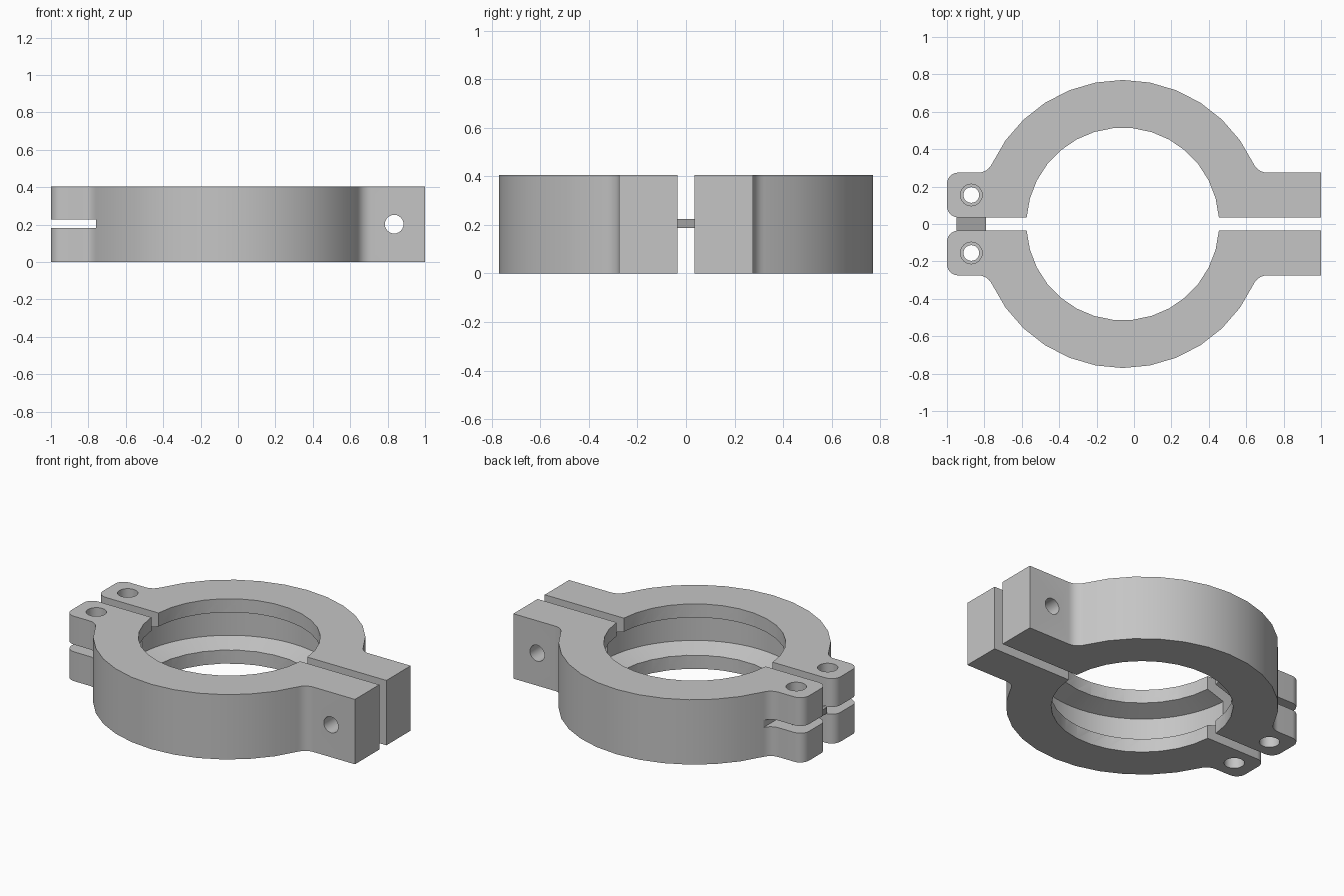
import bpy, bmesh, math
from mathutils import Matrix, Vector

if "Cube" in bpy.data.objects:
    bpy.data.objects.remove(bpy.data.objects["Cube"])

H = 0.405                # height of the clamp
CX = -0.06               # ring axis
R_OUT, R_IN = 0.77, 0.515
GAP, EAR = 0.035, 0.275  # inner and outer faces of the ears
FILLET, ROUND = 0.08, 0.06
PIN_X, PIN_Y = -0.87, 0.155
MID = H / 2


def material(name, value):
    mat = bpy.data.materials.new(name)
    mat.use_nodes = True
    colour = (value, value, value, 1)
    mat.diffuse_color = colour
    mat.node_tree.nodes["Principled BSDF"].inputs["Base Color"].default_value = colour
    return mat


steel = material("light_grey_steel", 0.56)
dark_steel = material("dark_grey_steel", 0.36)


def make_object(name, bm, mat=None):
    bmesh.ops.recalc_face_normals(bm, faces=bm.faces)
    mesh = bpy.data.meshes.new(name)
    bm.to_mesh(mesh)
    bm.free()
    obj = bpy.data.objects.new(name, mesh)
    bpy.context.collection.objects.link(obj)
    if mat:
        mesh.materials.append(mat)
    return obj


def arc(x, y, r, start, end, steps):
    angles = [start + (end - start) * i / steps for i in range(steps + 1)]
    return [(x + r * math.cos(a), y + r * math.sin(a)) for a in angles]


def lathe(name, profile, steps, matrix):
    """Closed solid of revolution from (radius, height) pairs."""
    bm = bmesh.new()
    rings = [[bm.verts.new((r * math.cos(2 * math.pi * i / steps),
                            r * math.sin(2 * math.pi * i / steps), z))
              for i in range(steps)] for r, z in profile]
    for low, high in zip(rings, rings[1:]):
        for i in range(steps):
            j = (i + 1) % steps
            bm.faces.new((low[i], low[j], high[j], high[i]))
    bm.faces.new(rings[0])
    bm.faces.new(rings[-1])
    bm.transform(matrix)
    return make_object(name, bm)


def box(name, low, high, mat=None, open_ends=False):
    low, high = Vector(low), Vector(high)
    bm = bmesh.new()
    bmesh.ops.create_cube(bm, size=1)
    if open_ends:
        ends = [f for f in bm.faces if abs(f.normal.y) > 0.9]
        bmesh.ops.delete(bm, geom=ends, context="FACES_ONLY")
    bm.transform(Matrix.Translation((low + high) / 2) @ Matrix.Diagonal((*(high - low), 1)))
    return make_object(name, bm, mat)


def half_outline():
    """Plan of one half: square ear, fillet, ring, fillet, rounded ear, bore."""
    pi = math.pi
    fy = EAR + FILLET
    tilt = math.asin(fy / (R_OUT + FILLET))
    fx = (R_OUT + FILLET) * math.cos(tilt)
    bore = math.asin(GAP / R_IN)
    pts = [(1, GAP), (1, EAR)]
    pts += arc(CX + fx, fy, FILLET, -pi / 2, -pi + tilt, 6)
    pts += arc(CX, 0, R_OUT, tilt, pi - tilt, 12)[1:-1]
    pts += arc(CX - fx, fy, FILLET, -tilt, -pi / 2, 6)
    pts += arc(ROUND - 1, EAR - ROUND, ROUND, pi / 2, pi, 6)
    pts += arc(ROUND - 1, GAP + ROUND, ROUND, pi, 1.5 * pi, 6)
    pts += arc(CX, 0, R_IN, pi - bore, bore, 15)
    return pts


# Cutters: internal groove, ear slot, pin holes, screw hole
wide, narrow, lip = 0.058, 0.042, 0.085
groove = lathe("groove_cutter",
               [(0.40, lip - 0.038), (0.63, lip + 0.038),
                (0.63, H - lip - 0.038), (0.40, H - lip + 0.038)],
               64, Matrix.Translation((CX, 0, 0)))
slot = box("slot_cutter", (-1.1, -0.5, 0.183), (-0.76, 0.5, 0.228))
pin_profile = [(wide, -0.1), (wide, 0.1), (narrow, 0.1),
               (narrow, H - 0.1), (wide, H - 0.1), (wide, H + 0.1)]
pins = {s: lathe("pin_hole_cutter", pin_profile, 24,
                 Matrix.Translation((PIN_X, s * PIN_Y, 0))) for s in (-1, 1)}
screw = lathe("screw_hole_cutter", [(0.05, -0.6), (0.05, 0.6)], 24,
              Matrix.Translation((0.835, 0, MID)) @ Matrix.Rotation(math.pi / 2, 4, "X"))


def clamp_half(name, side):
    bm = bmesh.new()
    face = bm.faces.new([bm.verts.new((x, side * y, 0)) for x, y in half_outline()])
    solid = bmesh.ops.extrude_face_region(bm, geom=[face])
    verts = [v for v in solid["geom"] if isinstance(v, bmesh.types.BMVert)]
    bmesh.ops.translate(bm, verts=verts, vec=(0, 0, H))
    obj = make_object(name, bm, steel)
    for cutter in (groove, slot, pins[side], screw):
        mod = obj.modifiers.new(cutter.name, "BOOLEAN")
        mod.operation = "DIFFERENCE"
        mod.solver = "EXACT"
        mod.object = cutter
    # Bake the cuts, then smooth the curved walls
    graph = bpy.context.evaluated_depsgraph_get()
    baked = bpy.data.meshes.new_from_object(obj.evaluated_get(graph))
    obj.modifiers.clear()
    obj.data = baked
    for other in bpy.context.selected_objects:
        other.select_set(False)
    obj.select_set(True)
    bpy.context.view_layer.objects.active = obj
    bpy.ops.object.shade_smooth_by_angle(angle=math.radians(30))


clamp_half("front_clamp_half", -1)
clamp_half("back_clamp_half", 1)

# Hollow link bridging the hinge ears
box("hinge_link", (-0.95, -GAP, 0.187), (-0.79, GAP, 0.224), dark_steel, open_ends=True)

for cutter in (groove, slot, screw, *pins.values()):
    bpy.data.objects.remove(cutter)
